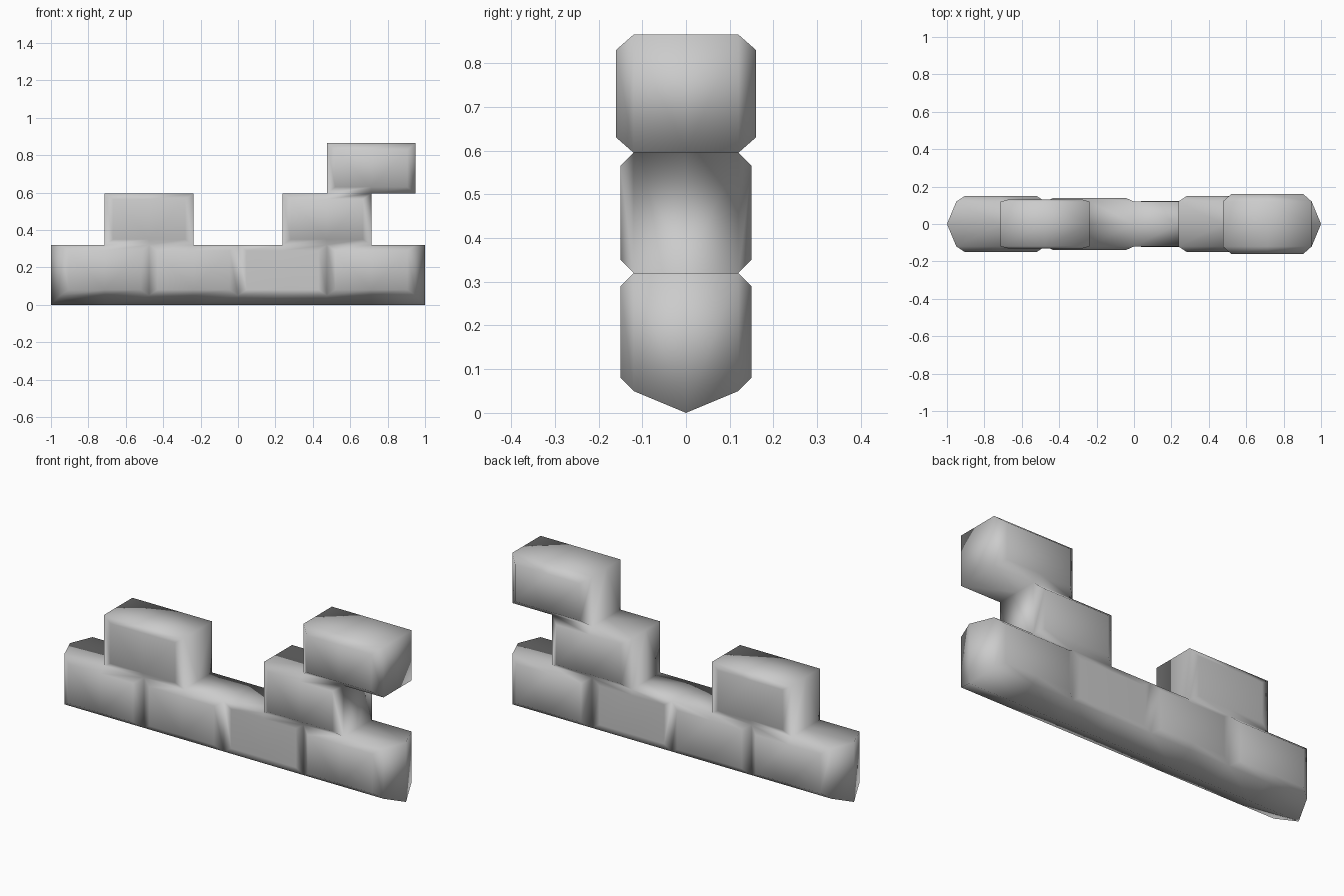
import bpy, bmesh

if "Cube" in bpy.data.objects:
    bpy.data.objects.remove(bpy.data.objects["Cube"])

HALF = 0.12                       # half thickness at the joints
ROWS = [0.05, 0.32, 0.595, 0.865]  # row heights
W = 0.475                         # brick length

# each brick: left edge, row, half thickness of the raised face
BRICKS = [(-2 * W, 0, 0.15), (-W, 0, 0.14), (0, 0, 0.122), (W, 0, 0.15),
          (-1.5 * W, 1, 0.132), (0.5 * W, 1, 0.15),
          (W, 2, 0.16)]

bm = bmesh.new()
cache = {}


def vert(x, y, z):
    key = (round(x, 4), round(y, 4), round(z, 4))
    if key not in cache:
        cache[key] = bm.verts.new(key)
    return cache[key]


def outline(x0, x1, z0, z1):
    xm = (x0 + x1) / 2
    return [(x0, z0), (xm, z0), (x1, z0), (x1, z1), (xm, z1), (x0, z1)]


def ridge(p):
    # the bottom row swells to a point along its ends and underside
    x, z = p
    if z < 0.33 and abs(x) > 1.99 * W:
        x = 1.0 if x > 0 else -1.0
    if z < 0.06:
        z = 0.0
    return vert(x, 0, z)


# raised front panels, each with a sloping border
edges = []
for x0, row, depth in BRICKS:
    z0, z1 = ROWS[row], ROWS[row + 1]
    dx, dz = 0.045, (0.035 if row == 2 else 0.03)
    ring = outline(x0, x0 + W, z0, z1)
    inner = outline(x0 + dx, x0 + W - dx, z0 + dz, z1 - dz)
    rv = [vert(x, -HALF, z) for x, z in ring]
    iv = [vert(x, -depth, z) for x, z in inner]
    bm.faces.new(iv)
    for i in range(6):
        j = (i + 1) % 6
        bm.faces.new((rv[i], rv[j], iv[j], iv[i]))
        edges.append((ring[i], ring[j]))

# rim from the outer edges back to the centre plane
rnd = lambda p: (round(p[0], 4), round(p[1], 4))
keys = [frozenset((rnd(a), rnd(b))) for a, b in edges]
for (a, b), k in zip(edges, keys):
    if keys.count(k) == 1:
        bm.faces.new((vert(b[0], -HALF, b[1]), vert(a[0], -HALF, a[1]),
                      ridge(a), ridge(b)))

mesh = bpy.data.meshes.new("brick_wall")
bm.to_mesh(mesh)
bm.free()
mesh.shade_smooth()
wall = bpy.data.objects.new("brick_wall", mesh)
bpy.context.collection.objects.link(wall)

# back half
mirror = wall.modifiers.new("mirror_back", 'MIRROR')
mirror.use_axis = (False, True, False)
mirror.use_clip = True
